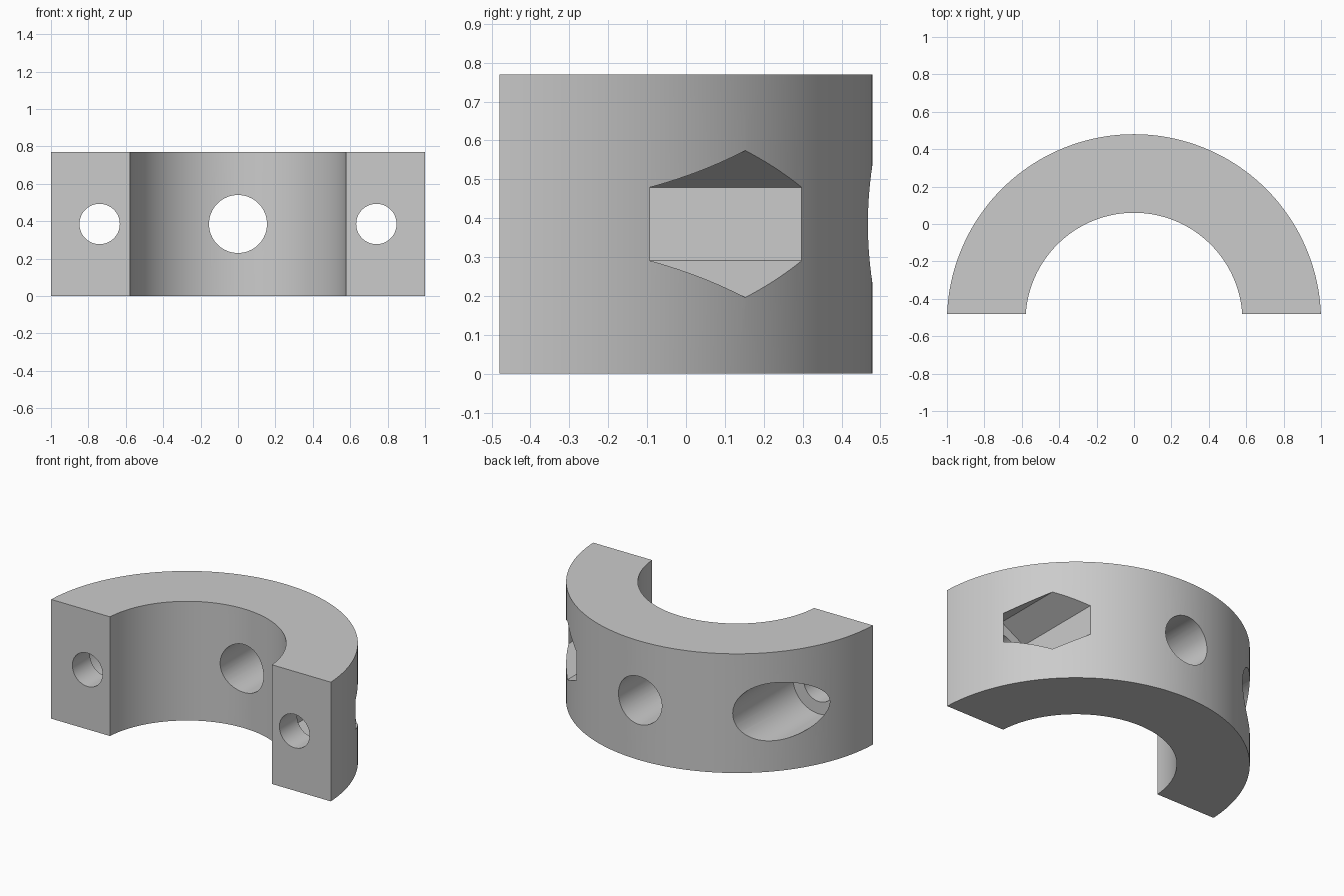
import bpy, bmesh, math

if "Cube" in bpy.data.objects:
    bpy.data.objects.remove(bpy.data.objects["Cube"])

HEIGHT, MID = 0.77, 0.385
CENTRE_Y, CUT_Y = -0.52, -0.48
OUTER, INNER = 1.0, 0.58
BOLT_X, SEAT_Y = 0.74, -0.30

grey = bpy.data.materials.new("plain_grey")
grey.diffuse_color = (0.6, 0.6, 0.6, 1)
grey.use_nodes = True
grey.node_tree.nodes["Principled BSDF"].inputs["Base Color"].default_value = grey.diffuse_color


def arc(radius, steps):
    """Arc over the top of the ring, ending on the flat cut line."""
    a0 = math.asin((CUT_Y - CENTRE_Y) / radius)
    angles = [a0 + (math.pi - 2 * a0) * i / steps for i in range(steps + 1)]
    return [(radius * math.cos(a), CENTRE_Y + radius * math.sin(a)) for a in angles]


def cutter(name, x, y0, y1, radius, sides):
    """Prism running along y."""
    bpy.ops.mesh.primitive_cylinder_add(
        vertices=sides, radius=radius, depth=y1 - y0,
        location=(x, (y0 + y1) / 2, MID), rotation=(math.pi / 2, 0, 0))
    ob = bpy.context.object
    ob.name = name
    ob.hide_render = True
    return ob


# Half ring body
bm = bmesh.new()
outline = arc(OUTER, 96) + arc(INNER, 96)[::-1]
base = bm.faces.new([bm.verts.new((x, y, 0)) for x, y in outline])
top = bmesh.ops.extrude_face_region(bm, geom=[base])
bmesh.ops.translate(bm, vec=(0, 0, HEIGHT),
                    verts=[v for v in top["geom"] if isinstance(v, bmesh.types.BMVert)])
bmesh.ops.recalc_face_normals(bm, faces=bm.faces)
mesh = bpy.data.meshes.new("half_clamp_ring")
bm.to_mesh(mesh)
bm.free()
mesh.materials.append(grey)
ring = bpy.data.objects.new("half_clamp_ring", mesh)
bpy.context.collection.objects.link(ring)

# Centre hole, bolt holes, round head pocket and hexagonal nut pocket
cutters = [
    cutter("centre_hole", 0, -0.3, 0.8, 0.155, 64),
    cutter("bolt_hole_left", -BOLT_X, -0.7, 0.8, 0.108, 48),
    cutter("bolt_hole_right", BOLT_X, -0.7, 0.8, 0.108, 48),
    cutter("bolt_head_pocket", -BOLT_X, SEAT_Y, 0.8, 0.187, 64),
    cutter("nut_pocket", BOLT_X, SEAT_Y, 0.8, 0.189, 6),
]
bpy.ops.object.select_all(action='DESELECT')
bpy.context.view_layer.objects.active = ring
ring.select_set(True)
for c in cutters:
    mod = ring.modifiers.new(c.name, 'BOOLEAN')
    mod.operation = 'DIFFERENCE'
    mod.solver = 'EXACT'
    mod.object = c
    bpy.ops.object.modifier_apply(modifier=mod.name)
for c in cutters:
    bpy.data.objects.remove(c)

bpy.ops.object.shade_smooth_by_angle(angle=math.radians(30))
